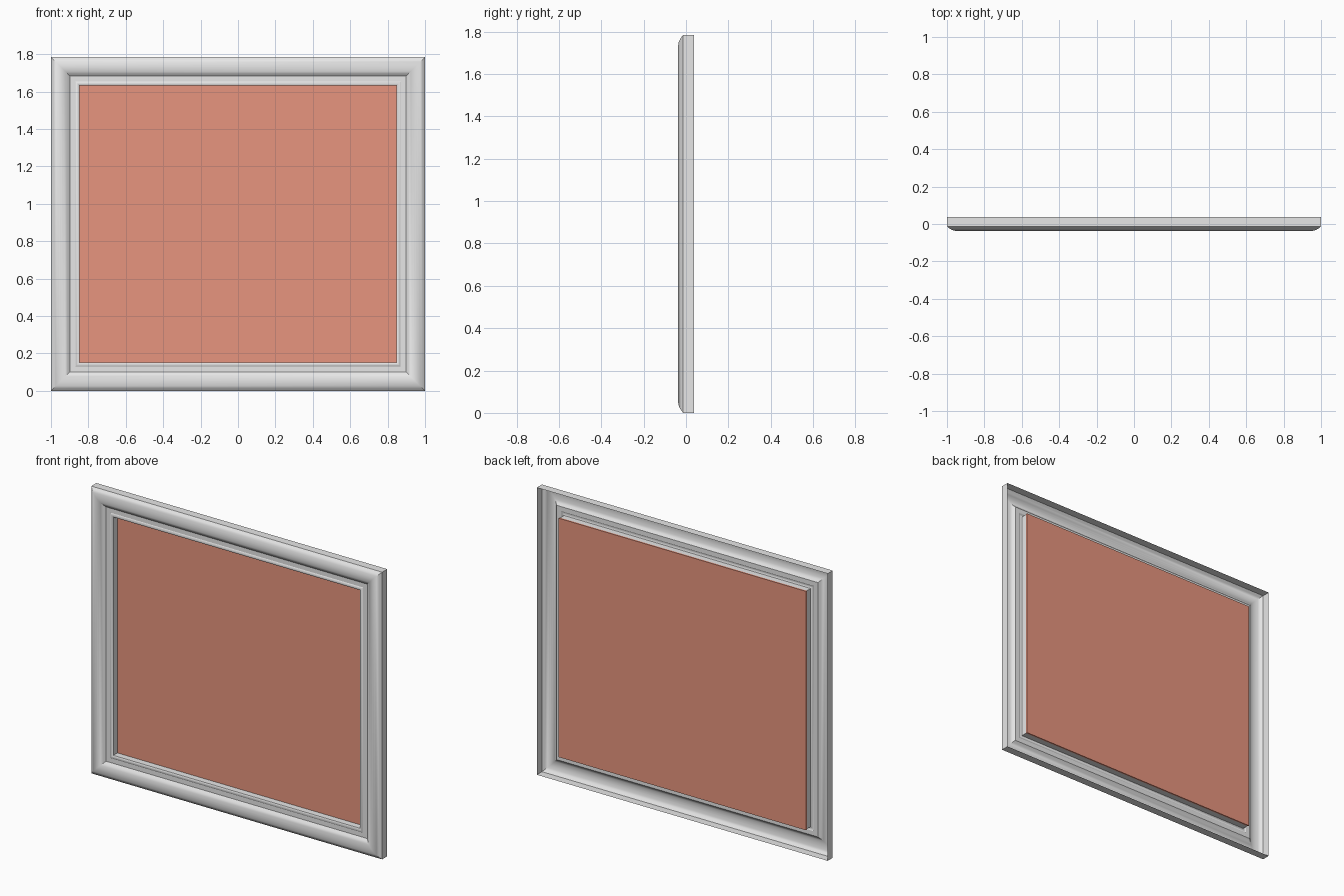
import bpy, bmesh, math

cube = bpy.data.objects.get("Cube")
if cube:
    bpy.data.objects.remove(cube, do_unlink=True)

HALF_W, HEIGHT = 1.0, 1.785
BACK = 0.037


def make_material(name, rgb):
    mat = bpy.data.materials.new(name)
    mat.use_nodes = True
    color = (*rgb, 1.0)
    mat.diffuse_color = color
    mat.node_tree.nodes["Principled BSDF"].inputs["Base Color"].default_value = color
    return mat


def make_object(name, bm, mat):
    mesh = bpy.data.meshes.new(name)
    bm.to_mesh(mesh)
    bm.free()
    mesh.materials.append(mat)
    obj = bpy.data.objects.new(name, mesh)
    bpy.context.collection.objects.link(obj)
    return obj


def rectangle(bm, inset, y):
    """Ring of four mitred corners, inset from the outer edge."""
    x, low, high = HALF_W - inset, inset, HEIGHT - inset
    return [bm.verts.new((px, y, pz))
            for px, pz in ((-x, low), (x, low), (x, high), (-x, high))]


def arc(start, width, base, rise, steps):
    """Rounded hump across the moulding, bulging towards the front."""
    return [(start + width * i / steps,
             base - rise * (1 - (2 * i / steps - 1) ** 2)) for i in range(steps + 1)]


grey = make_material("light grey", (0.8, 0.8, 0.8))
terracotta = make_material("terracotta", (0.8, 0.3, 0.21))

# Open-backed moulding: side wall, rounded hump, flat step, inner bead, inner wall
profile = [(0.0, BACK)]
profile += arc(0.0, 0.102, -0.013, 0.024, 8)
profile += arc(0.13, 0.022, -0.013, 0.005, 4)
profile += [(0.152, 0.027)]

bm = bmesh.new()
rings = [rectangle(bm, inset, y) for inset, y in profile]
for outer, inner in zip(rings, rings[1:]):
    for i in range(4):
        j = (i + 1) % 4
        bm.faces.new((outer[i], outer[j], inner[j], inner[i]))
frame = make_object("frame", bm, grey)

bpy.ops.object.select_all(action='DESELECT')
frame.select_set(True)
bpy.context.view_layer.objects.active = frame
bpy.ops.object.shade_smooth_by_angle(angle=math.radians(30))

# Thin panel closing the back of the opening
bm = bmesh.new()
front = rectangle(bm, 0.15, 0.027)
back = rectangle(bm, 0.15, BACK)
bm.faces.new(front)
bm.faces.new(back[::-1])
for i in range(4):
    j = (i + 1) % 4
    bm.faces.new((front[j], front[i], back[i], back[j]))
bmesh.ops.recalc_face_normals(bm, faces=bm.faces)
make_object("panel", bm, terracotta)
